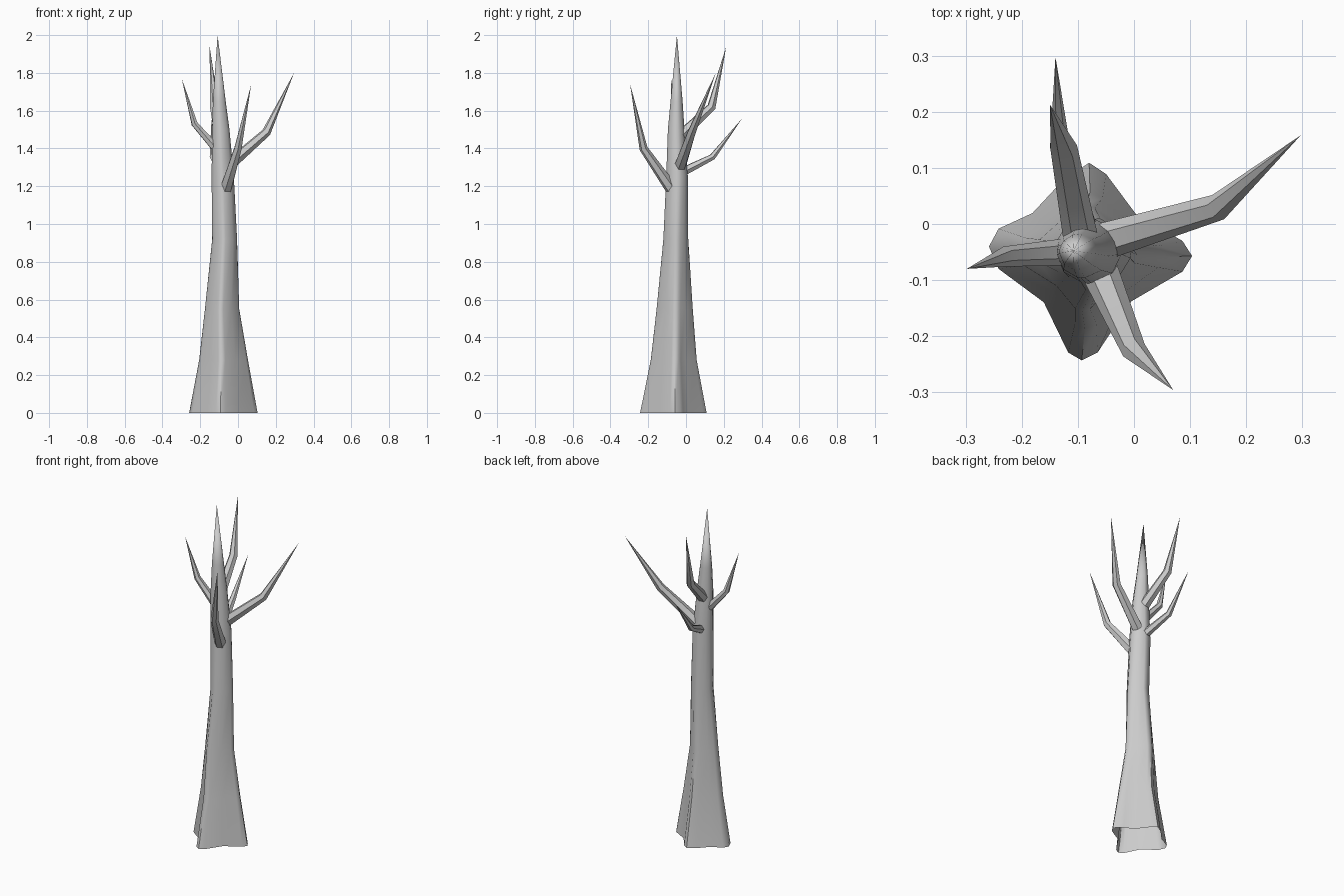
import bpy, bmesh, math
from mathutils import Vector

if "Cube" in bpy.data.objects:
    bpy.data.objects.remove(bpy.data.objects["Cube"])


def finish(name, bm, angle):
    bmesh.ops.recalc_face_normals(bm, faces=bm.faces)
    me = bpy.data.meshes.new(name)
    bm.to_mesh(me)
    bm.free()
    ob = bpy.data.objects.new(name, me)
    bpy.context.collection.objects.link(ob)
    bpy.ops.object.select_all(action='DESELECT')
    ob.select_set(True)
    bpy.context.view_layer.objects.active = ob
    bpy.ops.object.shade_smooth_by_angle(angle=math.radians(angle))
    return ob


def loft(name, rings, tip, angle):
    # skin successive rings, then close them to a point; the lower end stays open
    bm = bmesh.new()
    rows = [[bm.verts.new(p) for p in r] for r in rings]
    n = len(rows[0])
    for a, b in zip(rows, rows[1:]):
        for i in range(n):
            j = (i + 1) % n
            bm.faces.new((a[i], a[j], b[j], b[i]))
    end = bm.verts.new(tip)
    for i in range(n):
        bm.faces.new((rows[-1][i], rows[-1][(i + 1) % n], end))
    return finish(name, bm, angle)


# trunk: four root lobes blending into a round stem
base = [(.102, -.057), (.085, -.03), (.06, -.015), (.005, .015), (-.05, .09), (-.08, .11),
        (-.125, .08), (-.18, .02), (-.24, -.008), (-.257, -.04), (-.24, -.08),
        (-.16, -.14), (-.117, -.23), (-.093, -.244), (-.065, -.23), (-.005, -.138), (.085, -.085)]
bc = Vector((-.0775, -.067))
unit = [(Vector(p) - bc) / .178 for p in base]
# z, xmin, xmax, ymin, ymax, roundness
levels = [(0, -.257, .102, -.244, .11, 0), (.28, -.205, .052, -.187, .057, .2),
          (.55, -.175, .006, -.156, .036, .45), (.92, -.137, -.005, -.12, .012, .8),
          (1.25, -.14, -.022, -.105, .01, 1), (1.5, -.137, -.045, -.096, -.008, 1),
          (1.65, -.133, -.065, -.082, -.018, 1)]
rings = []
for z, x0, x1, y0, y1, t in levels:
    ring = []
    for u in unit:
        q = u.lerp(u.normalized(), t)
        ring.append(((x0 + x1) / 2 + q.x * (x1 - x0) / 2, (y0 + y1) / 2 + q.y * (y1 - y0) / 2, z))
    rings.append(ring)
loft("trunk", rings, (-.108, -.048, 2), 50)


# branches: tapered tubes with one bend and a pointed end
def branch(name, start, kink, tip, r0, r1, n=6):
    a, b, c = Vector(start), Vector(kink), Vector(tip)
    d1, d2 = (b - a).normalized(), (c - b).normalized()
    rings = []
    for p, d, r in ((a, d1, r0), (b, (d1 + d2).normalized(), r1)):
        side = d.cross(Vector((0, 0, 1))).normalized()
        up = side.cross(d)
        rings.append([p + r * (math.cos(k * math.tau / n) * side + math.sin(k * math.tau / n) * up)
                      for k in range(n)])
    loft(name, rings, c, 50)


branch("branch_right", (-.05, -.03, 1.31), (.15, .03, 1.485), (.297, .158, 1.80), .033, .024)
branch("branch_front", (-.065, -.075, 1.185), (0, -.225, 1.40), (.07, -.296, 1.74), .034, .022)
branch("branch_left", (-.125, -.05, 1.41), (-.23, -.058, 1.53), (-.298, -.08, 1.77), .024, .018)
branch("branch_back_upper", (-.095, -.025, 1.47), (-.125, .135, 1.62), (-.15, .213, 1.94), .031, .024)
branch("branch_back_lower", (-.09, -.01, 1.28), (-.132, .14, 1.355), (-.14, .298, 1.56), .025, .018)
